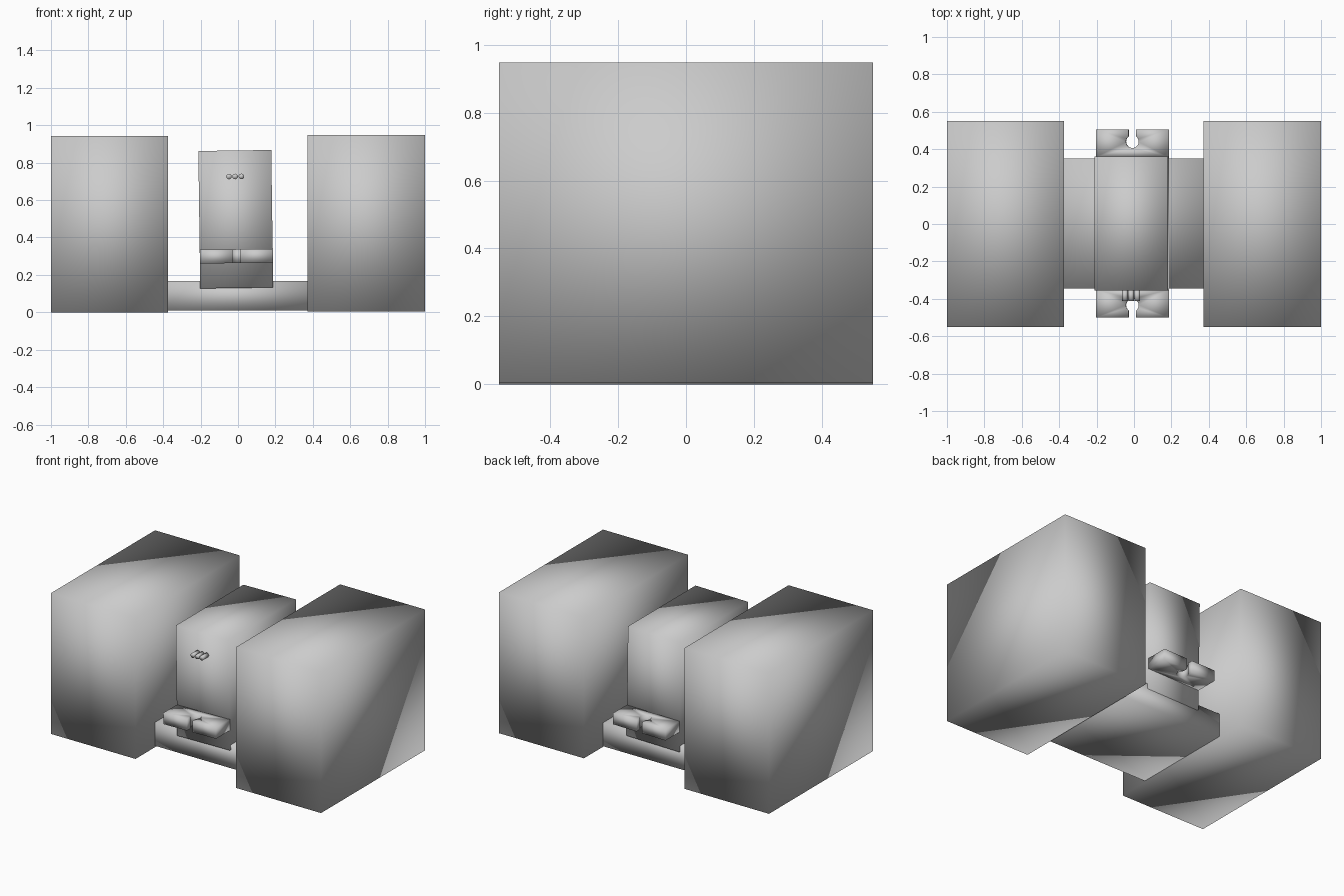
import bpy, bmesh, math
from mathutils import Matrix, Vector

if "Cube" in bpy.data.objects:
    bpy.data.objects.remove(bpy.data.objects["Cube"])

grey = bpy.data.materials.new("light grey")
grey.diffuse_color = (0.6, 0.6, 0.6, 1)
grey.use_nodes = True
grey.node_tree.nodes["Principled BSDF"].inputs["Base Color"].default_value = grey.diffuse_color

# The centre unit leans very slightly to the left
PIVOT = Vector((-0.012, 0, 0.497))
TILT = (Matrix.Translation(PIVOT) @ Matrix.Rotation(math.radians(-0.8), 4, 'Y')
        @ Matrix.Translation(-PIVOT))


def finish(name, bm, matrix=None):
    if matrix:
        bm.transform(matrix)
    bmesh.ops.recalc_face_normals(bm, faces=bm.faces)
    for f in bm.faces:
        f.smooth = True
    mesh = bpy.data.meshes.new(name)
    bm.to_mesh(mesh)
    bm.free()
    mesh.materials.append(grey)
    obj = bpy.data.objects.new(name, mesh)
    bpy.context.collection.objects.link(obj)
    return obj


def box(name, lo, hi, matrix=None):
    bm = bmesh.new()
    bmesh.ops.create_cube(bm, size=1)
    lo, hi = Vector(lo), Vector(hi)
    for v in bm.verts:
        v.co = Vector(((v.co[i] + 0.5) * (hi[i] - lo[i]) + lo[i]) for i in range(3))
    return finish(name, bm, matrix)


def shelf(name, side):
    """Shelf with a keyhole slot opening outwards; side is -1 front, +1 back."""
    near, far, hole, r, slot = 0.355, 0.503, 0.4375, 0.034, 0.02
    a = math.asin(slot / r)
    pts = [(-0.195, near), (-0.195, far), (-slot, far)]
    n = 20
    for i in range(n + 1):
        t = math.pi / 2 + a + (2 * math.pi - 2 * a) * i / n
        pts.append((r * math.cos(t), hole + r * math.sin(t)))
    pts += [(slot, far), (0.195, far), (0.195, near)]
    bm = bmesh.new()
    face = bm.faces.new([bm.verts.new((x - 0.011, side * y + 0.003, 0.263))
                         for x, y in pts])
    ext = bmesh.ops.extrude_face_region(bm, geom=[face])
    bmesh.ops.translate(bm, vec=(0, 0, 0.074),
                        verts=[g for g in ext["geom"] if isinstance(g, bmesh.types.BMVert)])
    bmesh.ops.triangulate(bm, faces=[f for f in bm.faces if len(f.verts) > 4])
    return finish(name, bm, TILT)


# Large side blocks
box("left_block", (-1, -0.55, 0), (-0.374, 0.55, 0.943))
box("right_block", (0.371, -0.55, 0.005), (1, 0.55, 0.948))

# Base plate joining the blocks
box("base_plate", (-0.374, -0.345, 0.01), (0.371, 0.35, 0.166))

# Centre column with a slotted shelf front and back
box("centre_column", (-0.207, -0.355, 0.13), (0.183, 0.36, 0.865), TILT)
shelf("front_shelf", -1)
shelf("back_shelf", 1)

# Three small round pegs on the front of the column
for i in (-1, 0, 1):
    bm = bmesh.new()
    bmesh.ops.create_cone(bm, cap_ends=True, segments=12, radius1=0.015,
                          radius2=0.015, depth=0.06)
    place = Matrix.Translation((-0.012 + i * 0.033, -0.382, 0.726)) @ Matrix.Rotation(math.pi / 2, 4, 'X')
    finish("front_peg", bm, TILT @ place)
